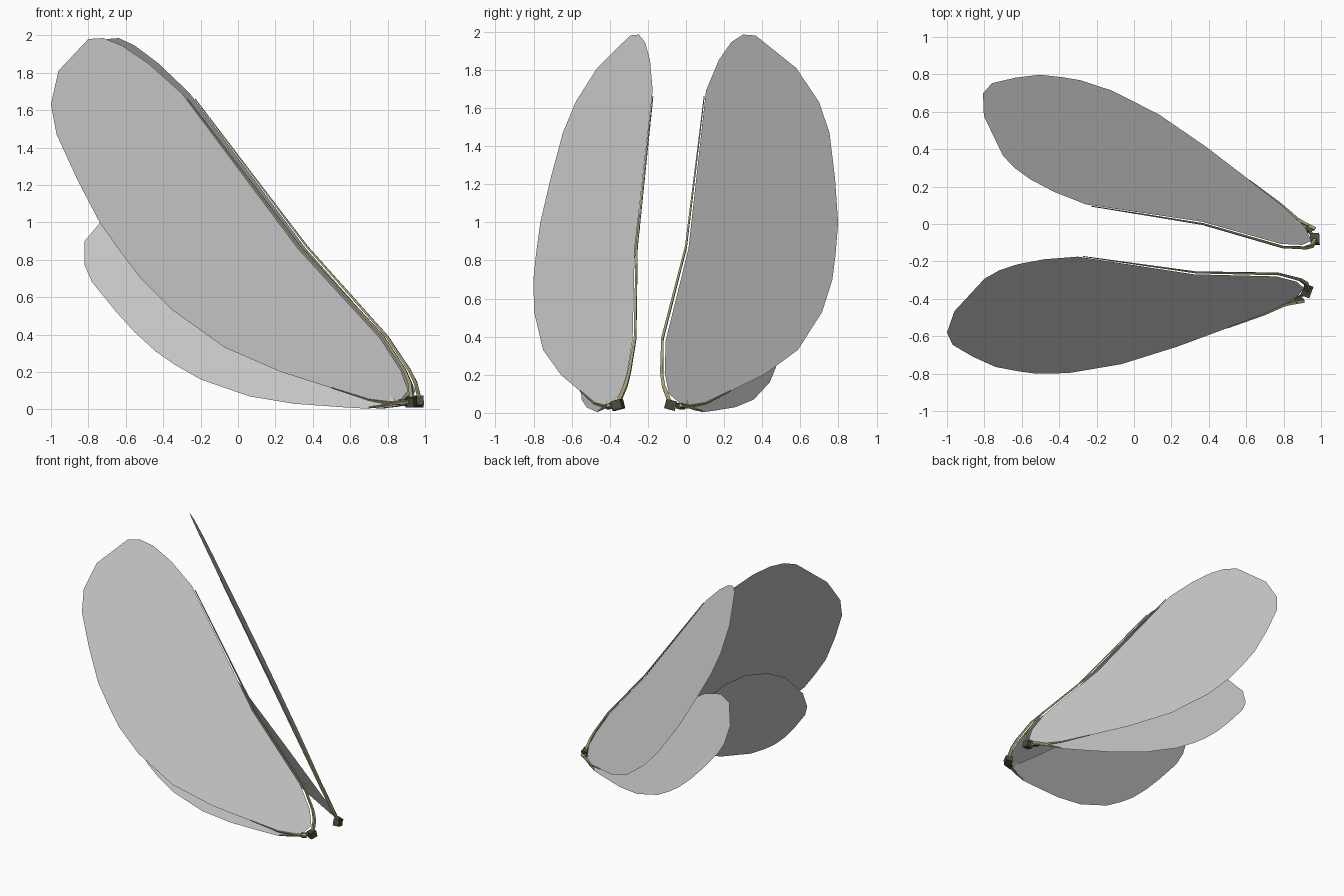
import bpy, bmesh
from mathutils import Vector, Matrix

if "Cube" in bpy.data.objects:
    bpy.data.objects.remove(bpy.data.objects["Cube"])

# Symmetry plane between the two wing pairs (slightly turned about z)
N = Vector((0.149, 0.989, 0)).normalized()
D = -0.076
MIRROR = Matrix.Translation(2 * D * N) @ Matrix(
    [[(i == j) - 2 * N[i] * N[j] for j in range(3)] for i in range(3)]).to_4x4()


def material(name, rgb):
    m = bpy.data.materials.new(name)
    m.diffuse_color = (*rgb, 1)
    m.use_nodes = True
    m.node_tree.nodes["Principled BSDF"].inputs["Base Color"].default_value = m.diffuse_color
    return m


SPAR = material("olive", (0.36, 0.33, 0.17))
DARK = material("dark_olive", (0.07, 0.07, 0.045))


def fore(x, z):
    return Vector((x, 0.535 * x + 0.5136 * z - 0.882, z))


def hind(x, z):
    return Vector((x, 0.178 * x + 0.4257 * z - 0.588, z))


def emit(name, bm, mat=None):
    """Make the part for the front side and its mirrored twin."""
    for side in ("front", "back"):
        if side == "back":
            bm.transform(MIRROR)
            bmesh.ops.reverse_faces(bm, faces=bm.faces)
        me = bpy.data.meshes.new(side + "_" + name)
        bm.to_mesh(me)
        if mat:
            me.materials.append(mat)
        bpy.context.collection.objects.link(bpy.data.objects.new(me.name, me))
    bm.free()


def membrane(name, plane, outline):
    bm = bmesh.new()
    bm.faces.new([bm.verts.new(plane(x, z)) for x, z in outline])
    emit(name, bm)


def spar(name, plane, path, r0, r1):
    """Tapered four-sided rod along a path in the wing plane."""
    bm = bmesh.new()
    pts = [plane(x, z) for x, z in path]
    o = plane(0, 0)
    n = (plane(1, 0) - o).cross(plane(0, 1) - o).normalized()
    rings = []
    for i, p in enumerate(pts):
        t = (pts[min(i + 1, len(pts) - 1)] - pts[max(i - 1, 0)]).normalized()
        s = n.cross(t)
        r = r0 + (r1 - r0) * i / (len(pts) - 1)
        rings.append([bm.verts.new(p + d * r) for d in (n, s, -n, -s)])
    for a, b in zip(rings, rings[1:]):
        for k in range(4):
            bm.faces.new((a[k], a[(k + 1) % 4], b[(k + 1) % 4], b[k]))
    bm.faces.new(rings[0][::-1])
    bm.faces.new(rings[-1])
    bmesh.ops.recalc_face_normals(bm, faces=bm.faces)
    emit(name, bm, SPAR)


def block(name, pos, size, turn):
    bm = bmesh.new()
    m = (Matrix.Translation(pos) @ Matrix.Rotation(turn, 4, 'Z')
         @ Matrix.Rotation(0.25, 4, 'X') @ Matrix.Diagonal((*size, 1)))
    bmesh.ops.create_cube(bm, size=1, matrix=m)
    emit(name, bm, DARK)


# Wing membranes, outlined in front view and laid on their planes
membrane("forewing", fore, [
    (0.91, 0.10), (0.87, 0.21), (0.76, 0.38), (0.32, 0.86), (-0.30, 1.69),
    (-0.48, 1.85), (-0.62, 1.945), (-0.72, 1.985), (-0.80, 1.98),
    (-0.96, 1.81), (-1.0, 1.63), (-0.97, 1.47), (-0.86, 1.23), (-0.74, 1.0),
    (-0.62, 0.83), (-0.52, 0.70), (-0.35, 0.53), (-0.07, 0.33), (0.23, 0.20),
    (0.70, 0.05), (0.86, 0.04)])
membrane("hindwing", hind, [
    (0.84, 0.05), (0.62, 0.21), (0.30, 0.46), (-0.05, 0.72), (-0.17, 0.83),
    (-0.37, 0.97), (-0.57, 1.04), (-0.71, 1.03), (-0.82, 0.90), (-0.82, 0.77),
    (-0.78, 0.68), (-0.65, 0.52), (-0.55, 0.41), (-0.44, 0.31), (-0.34, 0.24),
    (-0.20, 0.16), (0.06, 0.07), (0.30, 0.03), (0.55, 0.012), (0.70, 0.003)])

# Leading-edge spar and root struts
spar("forewing_spar", fore, [
    (0.93, 0.05), (0.92, 0.14), (0.89, 0.21), (0.775, 0.39), (0.33, 0.87),
    (-0.02, 1.33), (-0.27, 1.66)], 0.015, 0.003)
spar("forewing_root_strut", fore, [
    (0.93, 0.045), (0.84, 0.03), (0.70, 0.05), (0.5, 0.115)], 0.012, 0.003)
spar("hindwing_root_strut", hind, [
    (0.91, 0.04), (0.84, 0.035), (0.78, 0.02), (0.70, 0.01)], 0.013, 0.004)

# Root joints
block("forewing_joint", (0.925, -0.358, 0.042), (0.05, 0.055, 0.05), -0.35)
block("hindwing_joint", (0.88, -0.40, 0.035), (0.04, 0.03, 0.028), 0.4)
